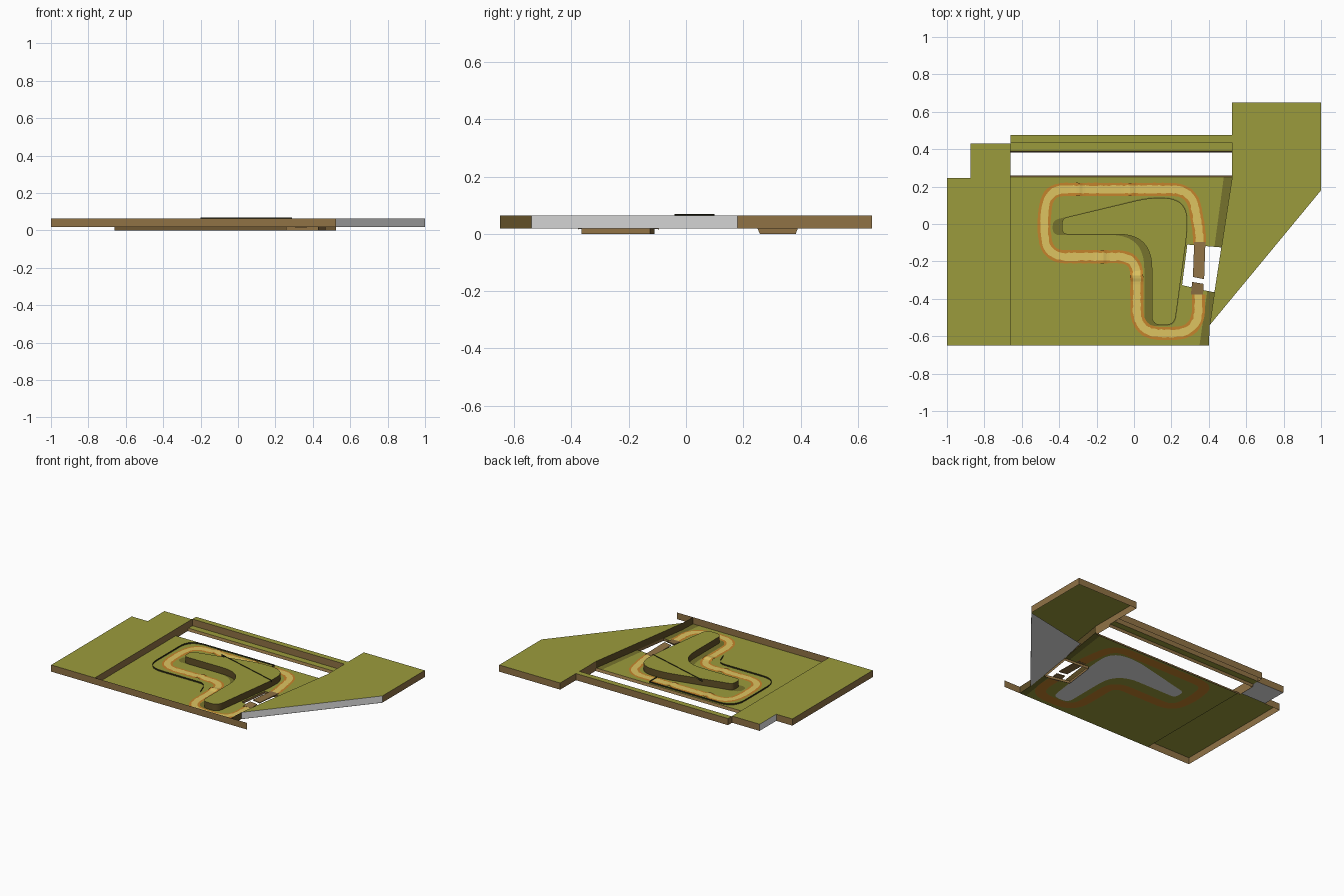
import bpy, math, random
from mathutils import Vector

if "Cube" in bpy.data.objects:
    bpy.data.objects.remove(bpy.data.objects["Cube"])

random.seed(4)
TOP, FLOOR = 0.065, 0.018


def material(name, rgb):
    m = bpy.data.materials.new(name)
    m.diffuse_color = (*rgb, 1)
    m.use_nodes = True
    m.node_tree.nodes["Principled BSDF"].inputs["Base Color"].default_value = m.diffuse_color
    return m


GRASS = material("olive grass", (0.33, 0.33, 0.045))
SHADE = material("deep olive grass", (0.18, 0.17, 0.026))
EARTH = material("brown earth", (0.28, 0.17, 0.06))
DEEP = material("dark brown earth", (0.12, 0.08, 0.02))
GREY = material("pale grey", (0.78, 0.78, 0.78))
DIRT = material("tan dirt", (0.73, 0.55, 0.12))
EDGE = material("orange clay", (0.56, 0.23, 0.025))
DARK = material("dark olive", (0.03, 0.028, 0.01))


def mesh(name, verts, faces, mat):
    me = bpy.data.meshes.new(name)
    me.from_pydata([tuple(v) for v in verts], [], faces)
    me.materials.append(mat)
    ob = bpy.data.objects.new(name, me)
    bpy.context.collection.objects.link(ob)
    return ob


def sheet(name, pts, z, mat):
    return mesh(name, [(x, y, z) for x, y in pts], [list(range(len(pts)))], mat)


def loft(name, low, high, mat, closed=False):
    """Join two rows of 3D points with quads."""
    n = len(low)
    faces = [[i, (i + 1) % n, n + (i + 1) % n, n + i] for i in range(n if closed else n - 1)]
    return mesh(name, list(low) + list(high), faces, mat)


def wall(name, pts, z0, z1, mat=EARTH, closed=False):
    return loft(name, [(x, y, z0) for x, y in pts], [(x, y, z1) for x, y in pts], mat, closed)


def rounded(corners, steps=10, closed=True):
    """Round each corner (x, y, cut distance) with a bezier arc."""
    out, n = [], len(corners)
    for i, (x, y, d) in enumerate(corners):
        p = Vector((x, y))
        if not closed and i in (0, n - 1):
            out.append(p)
            continue
        a, b = (p + (Vector(q[:2]) - p).normalized() * d
                for q in (corners[i - 1], corners[(i + 1) % n]))
        for k in range(steps + 1):
            t = k / steps
            out.append(a * (1 - t) ** 2 + p * 2 * t * (1 - t) + b * t * t)
    return out


def resample(pts, step):
    out = []
    for a, b in zip(pts, pts[1:] + pts[:1]):
        k = max(1, round((b - a).length / step))
        out += [a.lerp(b, j / k) for j in range(k)]
    return out


# Basin floor, open on the right where the pit cuts in
sheet("basin_floor", [(-.66, -.65), (.35, -.65), (.392, -.358), (.257, -.327), (.285, -.11),
                      (.43, -.122), (.48, .25), (-.66, .25)], FLOOR, GRASS)

# Left plateau with its skirts
sheet("left_plateau", [(-1, -.65), (-.66, -.65), (-.66, .43), (-.875, .43), (-.875, .245),
                       (-1, .245)], TOP, GRASS)
wall("left_skirt", [(-.875, .245), (-1, .245), (-1, -.65)], FLOOR, TOP)
wall("left_back_skirt", [(-.66, .43), (-.875, .43)], FLOOR, TOP)
wall("notch_wall", [(-.875, .43), (-.875, .245)], FLOOR, TOP, GREY)
sheet("notch_underside", [(-.66, .43), (-.875, .43), (-.875, .25), (-.66, .25)], FLOOR, GREY)
wall("left_inner_wall", [(-.66, -.65), (-.66, .25)], FLOOR, TOP)
wall("front_wall", [(-1, -.65), (.525, -.65)], FLOOR, TOP)

# Right plateau, skirts, inner bank wall and the dark verge at its foot
sheet("right_plateau", [(.525, .65), (.525, .25), (.467, -.125), (.43, -.365), (.405, -.54),
                        (1, .18), (1, .65)], TOP, GRASS)
wall("right_skirt", [(1, .18), (1, .65), (.525, .65), (.525, .435)], FLOOR, TOP)
wall("diagonal_wall", [(.405, -.54), (1, .18)], FLOOR, TOP, GREY)
sheet("right_underside", [(.405, -.54), (1, .18), (.51, .08), (.468, -.125), (.431, -.365)],
      FLOOR - .001, GREY)
wall("bank_wall", [(.525, .25), (.467, -.125), (.43, -.365), (.405, -.54), (.4, -.65)],
     FLOOR, TOP, DEEP)
sheet("verge_back", [(.48, .25), (.43, -.122), (.467, -.125), (.525, .25)], FLOOR, SHADE)
sheet("verge_front", [(.392, -.358), (.35, -.65), (.4, -.65), (.405, -.54), (.43, -.365)],
      FLOOR, SHADE)

# Channel behind the basin: shores, banks, raised back strip
for name, y0, y1 in (("channel_near_bank", .25, .258), ("channel_far_bank", .39, .383)):
    loft(name, [(-.66, y1, 0), (.525, y1, 0)], [(-.66, y0, FLOOR), (.525, y0, FLOOR)], EARTH)
for name, x in (("channel_left_end", -.66), ("channel_right_end", .525)):
    wall(name, [(x, .25), (x, .435)], FLOOR, TOP)
    loft(name + "_foot", [(x, .258, 0), (x, .383, 0)], [(x, .25, FLOOR), (x, .39, FLOOR)], EARTH)
sheet("far_shore", [(-.66, .39), (.525, .39), (.525, .435), (-.66, .435)], FLOOR, GRASS)
wall("back_strip_front", [(-.66, .435), (.525, .435)], FLOOR, TOP)
sheet("back_strip", [(-.66, .435), (.525, .435), (.525, .475), (-.66, .475)], TOP, GRASS)
wall("back_strip_skirt", [(-.66, .43), (-.66, .475), (.525, .475)], FLOOR, TOP)

# Pit walls
wall("pit_walls", [(.43, -.365), (.392, -.358), (.257, -.327), (.285, -.11), (.43, -.122),
                   (.467, -.125), (.43, -.365)], 0, FLOOR)

# Island with upright sides and a dark verge on its left
base = rounded([(-.435, -.06, .04), (-.435, .02, .035), (.09, .148, .08), (.29, .135, .12),
                (.285, -.06, .05), (.22, -.545, .05), (.055, -.545, .05), (.055, -.058, .18)])
crown = rounded([(-.385, -.056, .035), (-.385, .03, .03), (.09, .143, .08), (.287, .132, .12),
                 (.282, -.06, .05), (.217, -.54, .05), (.095, -.54, .05), (.095, -.055, .18)])
wall("island_sides", crown[::-1], FLOOR, TOP, DEEP, True)
sheet("island_top", crown[::-1], TOP, GRASS)
loft("island_verge", [(p.x, p.y, FLOOR + .0008) for p in base],
     [(p.x, p.y, FLOOR + .0008) for p in crown], SHADE, True)
sheet("island_underside", crown, FLOOR - .002, GREY)
wall("island_ridge", [(-.2, .1), (.29, -.04)], TOP - .01, .07, DARK)

# Race track: clay edge, dirt lane and the clay underside
path = resample(rounded([(-.46, .185, .09), (.31, .185, .11), (.352, -.06, .06),
                         (.342, -.585, .13), (.015, -.585, .13), (.015, -.175, .1),
                         (-.465, -.175, .1), (-.485, .0, .06)], 8), .016)
JUMPS = [Vector(p) for p in ((-.3, .185), (-.02, .185), (-.17, -.175), (.015, -.28))]


def ribbon(name, half, jitter, z, mat, bumps=True):
    n, left, right = len(path), [], []
    for i, p in enumerate(path):
        t = (path[(i + 1) % n] - path[i - 1]).normalized()
        s = Vector((-t.y, t.x))
        h = z + (sum(.008 * math.exp(-((p - j).length / .02) ** 2) for j in JUMPS) if bumps else 0)
        for row, sign in ((left, 1), (right, -1)):
            q = p + s * sign * (half + random.uniform(-jitter, jitter))
            row.append((q.x, q.y, h))
    faces = []
    for i in range(n):
        j = (i + 1) % n
        m = (path[i] + path[j]) / 2
        if not (m.x > .25 and -.37 < m.y < -.1):   # gap for the pit
            faces.append([i, j, n + j, n + i])
    mesh(name, left + right, faces, mat)


ribbon("track_edge", .035, .001, FLOOR + .0018, EDGE)
ribbon("track_lane", .0205, .003, FLOOR + .0032, DIRT)
ribbon("track_underside", .035, 0, FLOOR - .0012, EDGE, False)


# Jump ramps over the pit
def ramp(name, pts, zs):
    v = [(x, y, z) for (x, y), z in zip(pts, zs)] + [(x, y, z - .006) for (x, y), z in zip(pts, zs)]
    f = [[0, 1, 2, 3], [7, 6, 5, 4]] + [[i, (i + 1) % 4, 4 + (i + 1) % 4, 4 + i] for i in range(4)]
    mesh(name, v, f, EARTH)


ramp("takeoff_ramp", [(.322, -.095), (.382, -.095), (.375, -.295), (.315, -.283)],
     [.022, .022, .032, .032])
ramp("landing_ramp", [(.311, -.31), (.371, -.32), (.37, -.377), (.304, -.377)],
     [.03, .03, .022, .022])

# Low barrier around the outer left of the track
fence = rounded([(.12, .15, 0), (.12, .237, .002), (-.54, .237, .12), (-.54, -.25, .12),
                 (-.08, -.25, .05), (-.04, -.36, 0)], 8, False)
wall("outer_barrier", [tuple(p) for p in fence], FLOOR, FLOOR + .01, DARK)
